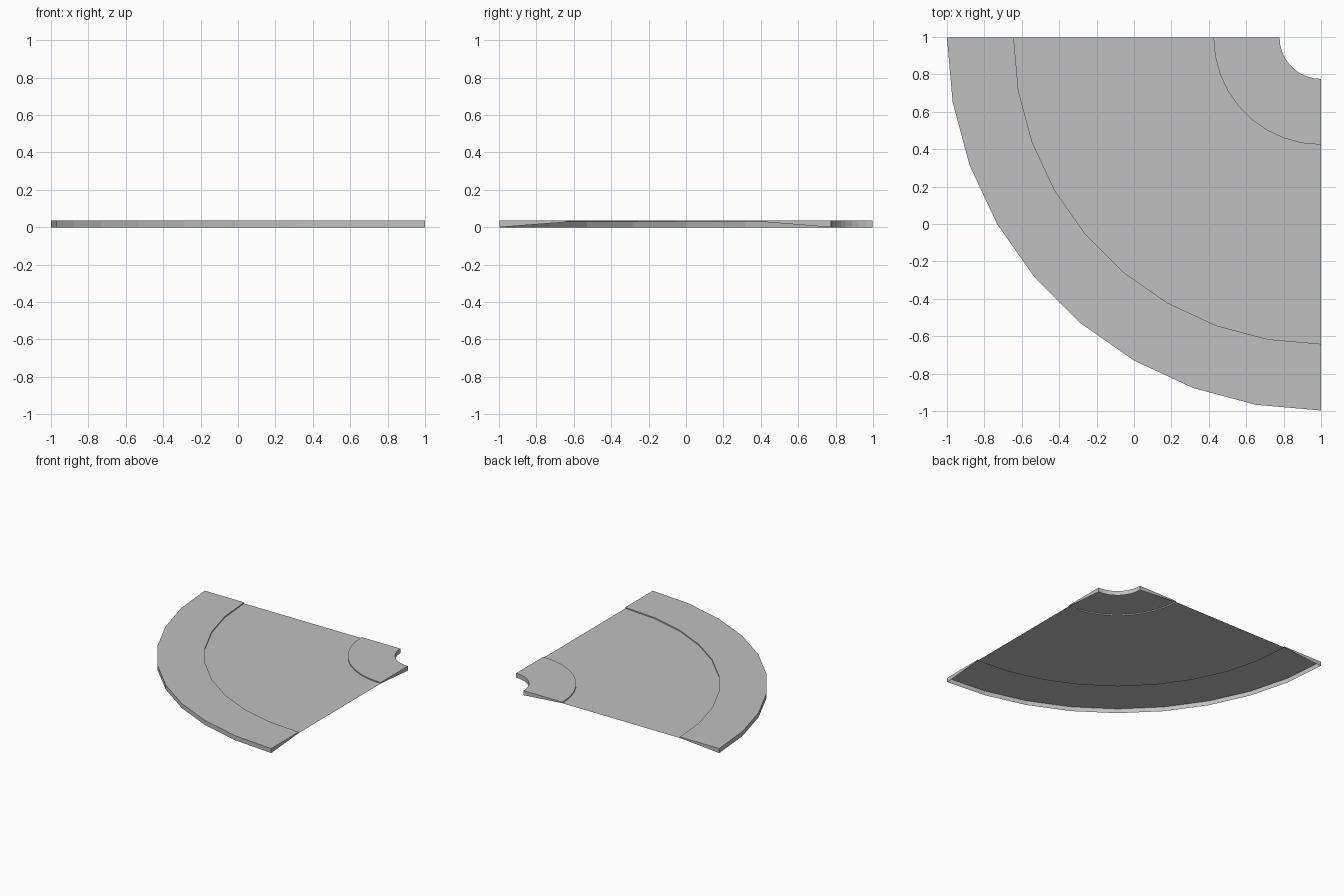
import bpy
import math

cube = bpy.data.objects.get("Cube")
if cube:
    bpy.data.objects.remove(cube, do_unlink=True)

CX, CY = 1.0, 0.997          # centre of the bend
SEGMENTS = 9
CURB, ROAD = 0.037, 0.028    # top heights
R_IN, R_ROAD_IN, R_ROAD_OUT, R_OUT = 0.222, 0.575, 1.643, 2.0

grey = bpy.data.materials.new("light_grey")
grey.use_nodes = True
colour = (0.53, 0.53, 0.53, 1)
grey.diffuse_color = colour
grey.node_tree.nodes["Principled BSDF"].inputs["Base Color"].default_value = colour


def sweep(name, profile, capped=False):
    """Sweep a (radius, height) profile through the quarter bend."""
    n = len(profile)
    verts, faces = [], []
    for s in range(SEGMENTS + 1):
        a = math.pi + math.pi / 2 * s / SEGMENTS
        verts += [(CX + r * math.cos(a), CY + 0.997 * r * math.sin(a), z) for r, z in profile]
    for s in range(SEGMENTS):
        for i in range(n - 1):
            a, b = s * n + i, (s + 1) * n + i
            faces.append((a, b, b + 1, a + 1))
    if capped:
        last = SEGMENTS * n
        faces.append(tuple(range(n)))
        faces.append(tuple(last + i for i in reversed(range(n))))
    mesh = bpy.data.meshes.new(name)
    mesh.from_pydata(verts, [], faces)
    mesh.materials.append(grey)
    mesh.update()
    obj = bpy.data.objects.new(name, mesh)
    bpy.context.collection.objects.link(obj)
    return obj


# Raised curbs: outer wall, top and step, open below, with tapered end caps
sweep("inner_curb", [(R_IN, 0), (R_IN, CURB), (R_ROAD_IN, CURB), (R_ROAD_IN, ROAD)], True)
sweep("outer_curb", [(R_ROAD_OUT, ROAD), (R_ROAD_OUT, CURB), (R_OUT, CURB), (R_OUT, 0)], True)

# Sunken road surface between the curbs
sweep("road_surface", [(R_ROAD_IN, ROAD), (R_ROAD_OUT, ROAD)])
